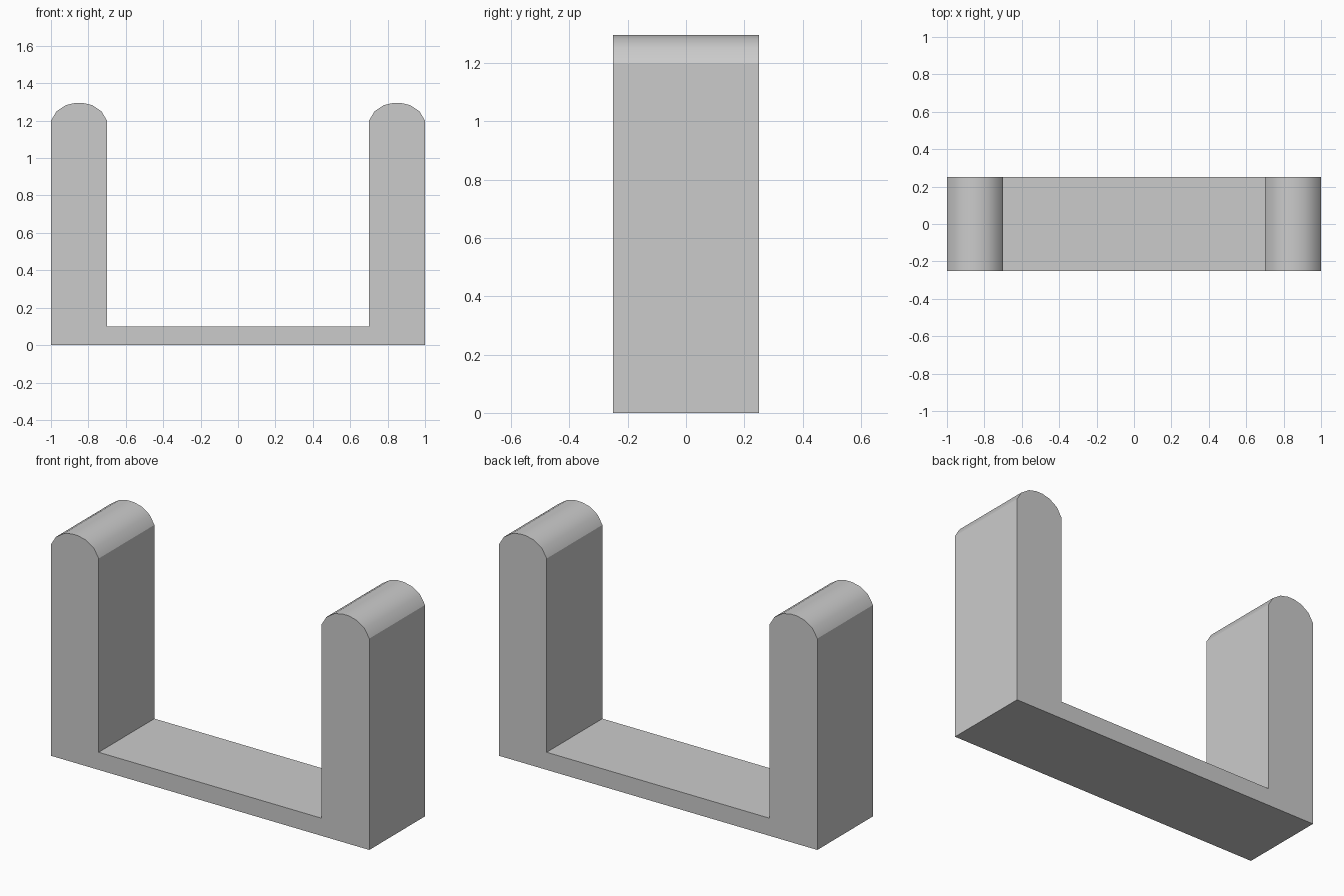
import bpy
import bmesh
from math import radians

cube = bpy.data.objects.get("Cube")
if cube:
    bpy.data.objects.remove(cube, do_unlink=True)

DEPTH = 0.5          # front to back
INNER = 0.7          # inner face of each upright
CENTRE = 0.85        # middle of each upright
BASE_TOP = 0.1

grey = bpy.data.materials.new("light_grey")
grey.use_nodes = True
colour = (0.6, 0.6, 0.6, 1)
grey.diffuse_color = colour
grey.node_tree.nodes["Principled BSDF"].inputs["Base Color"].default_value = colour

# Rounded cap: half of the crown, then mirrored about the upright's middle
half_cap = [(0.15, 1.2), (0.12, 1.25), (0.07, 1.283), (0.02, 1.295)]
cap = half_cap + [(-x, z) for x, z in reversed(half_cap)]

# Right-hand half of the U outline, then its mirror image
right = [(1, 0)] + [(CENTRE + x, z) for x, z in cap] + [(INNER, BASE_TOP)]
outline = right + [(-x, z) for x, z in reversed(right)]

# Extrude the outline from front to back
bm = bmesh.new()
front = bm.faces.new([bm.verts.new((x, -DEPTH / 2, z)) for x, z in outline])
result = bmesh.ops.extrude_face_region(bm, geom=[front], use_keep_orig=True)
moved = [v for v in result["geom"] if isinstance(v, bmesh.types.BMVert)]
bmesh.ops.translate(bm, verts=moved, vec=(0, DEPTH, 0))
bmesh.ops.recalc_face_normals(bm, faces=bm.faces)
mesh = bpy.data.meshes.new("u_bracket")
bm.to_mesh(mesh)
bm.free()

bracket = bpy.data.objects.new("u_bracket", mesh)
bpy.context.collection.objects.link(bracket)
mesh.materials.append(grey)

# Smooth the crowns, keep the box edges crisp
bpy.ops.object.select_all(action="DESELECT")
bracket.select_set(True)
bpy.context.view_layer.objects.active = bracket
bpy.ops.object.shade_smooth_by_angle(angle=radians(30))
